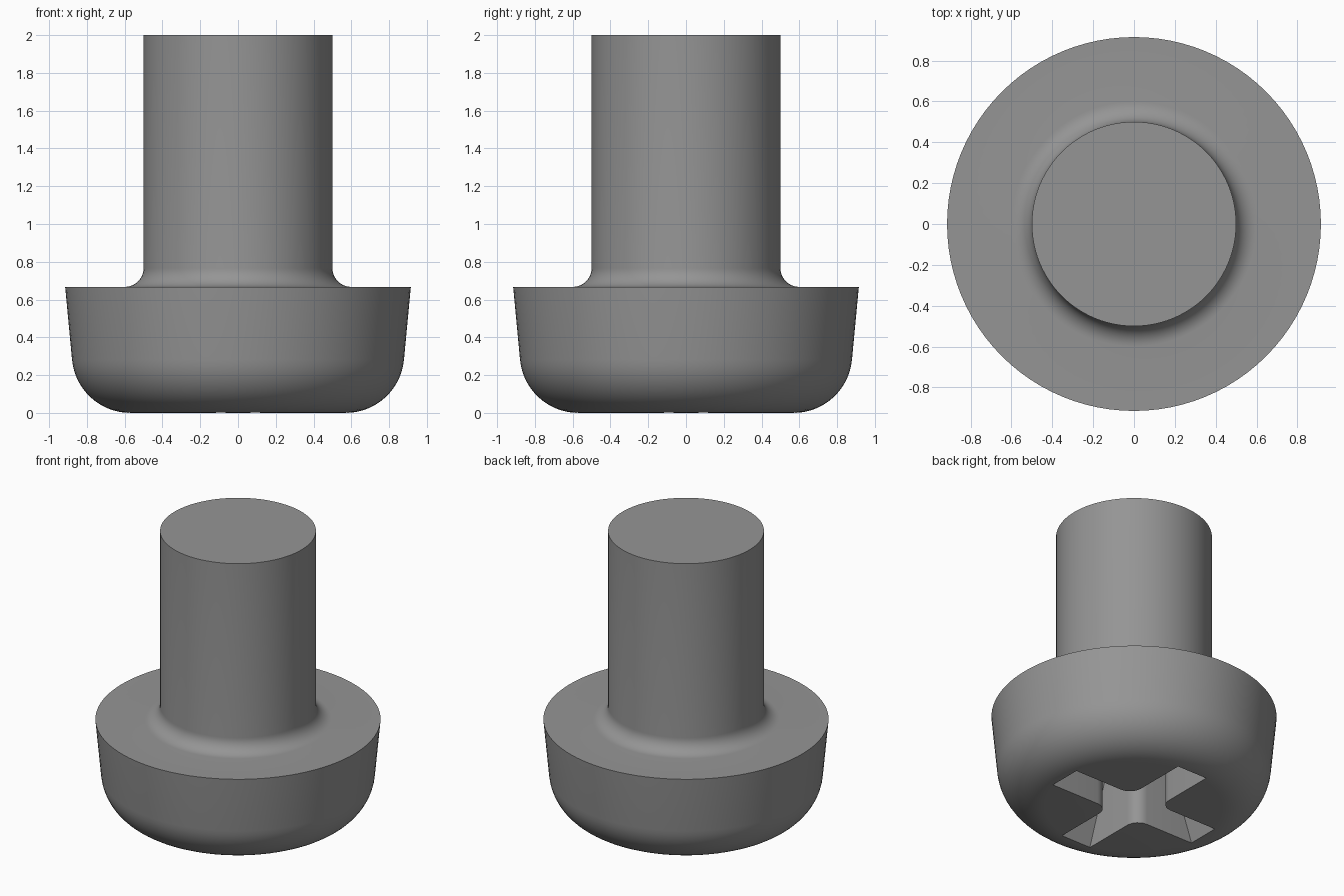
import bpy, bmesh, math

if "Cube" in bpy.data.objects:
    bpy.data.objects.remove(bpy.data.objects["Cube"])

SEGMENTS = 96

steel = bpy.data.materials.new("grey steel")
steel.diffuse_color = (0.30, 0.30, 0.30, 1)
steel.use_nodes = True
steel.node_tree.nodes["Principled BSDF"].inputs["Base Color"].default_value = steel.diffuse_color


def new_object(name, bm):
    bmesh.ops.recalc_face_normals(bm, faces=bm.faces)
    mesh = bpy.data.meshes.new(name)
    bm.to_mesh(mesh)
    bm.free()
    mesh.materials.append(steel)
    obj = bpy.data.objects.new(name, mesh)
    bpy.context.collection.objects.link(obj)
    return obj


def arc(cx, cz, r, start, end, steps):
    angles = [math.radians(start + (end - start) * i / steps) for i in range(steps + 1)]
    return [(cx + r * math.cos(a), cz + r * math.sin(a)) for a in angles]


def skin(rings):
    """Join closed rings of points with quads and cap both ends."""
    bm = bmesh.new()
    loops = [[bm.verts.new(p) for p in ring] for ring in rings]
    n = len(loops[0])
    for a, b in zip(loops, loops[1:]):
        for i in range(n):
            j = (i + 1) % n
            bm.faces.new((a[i], a[j], b[j], b[i]))
    bm.faces.new(loops[0])
    bm.faces.new(loops[-1])
    return bm


# Screw body: rounded head, tapered side, fillet under the head, plain shaft
profile = arc(0.57, 0.31, 0.31, -90, -5, 14)
profile += [(0.915, 0.667)]
profile += arc(0.60, 0.767, 0.10, 270, 180, 10)
profile += [(0.50, 2.0)]
turns = [2 * math.pi * i / SEGMENTS for i in range(SEGMENTS)]
screw = new_object("screw", skin(
    [[(r * math.cos(t), r * math.sin(t), z) for t in turns] for r, z in profile]))


# Cross recess: four arms with sloping ends and rounded inner corners
def cross_ring(z, half=0.117, fillet=0.09):
    length = 0.58 - 0.35 * z
    c = half + fillet
    quarter = [(length, -half), (length, half)] + arc(c, c, fillet, 270, 180, 6)
    ring = []
    for k in range(4):
        co, si = round(math.cos(k * math.pi / 2)), round(math.sin(k * math.pi / 2))
        ring += [(x * co - y * si, x * si + y * co, z) for x, y in quarter]
    return ring


cutter = new_object("recess_cutter", skin([cross_ring(-0.05), cross_ring(0.48)]))
cutter.hide_render = True

# Cut the recess into the head
cut = screw.modifiers.new("recess", 'BOOLEAN')
cut.operation = 'DIFFERENCE'
cut.solver = 'EXACT'
cut.object = cutter
bpy.context.view_layer.objects.active = screw
screw.select_set(True)
cutter.select_set(False)
bpy.ops.object.modifier_apply(modifier=cut.name)
bpy.data.objects.remove(cutter)
bpy.ops.object.shade_smooth_by_angle(angle=math.radians(30))
